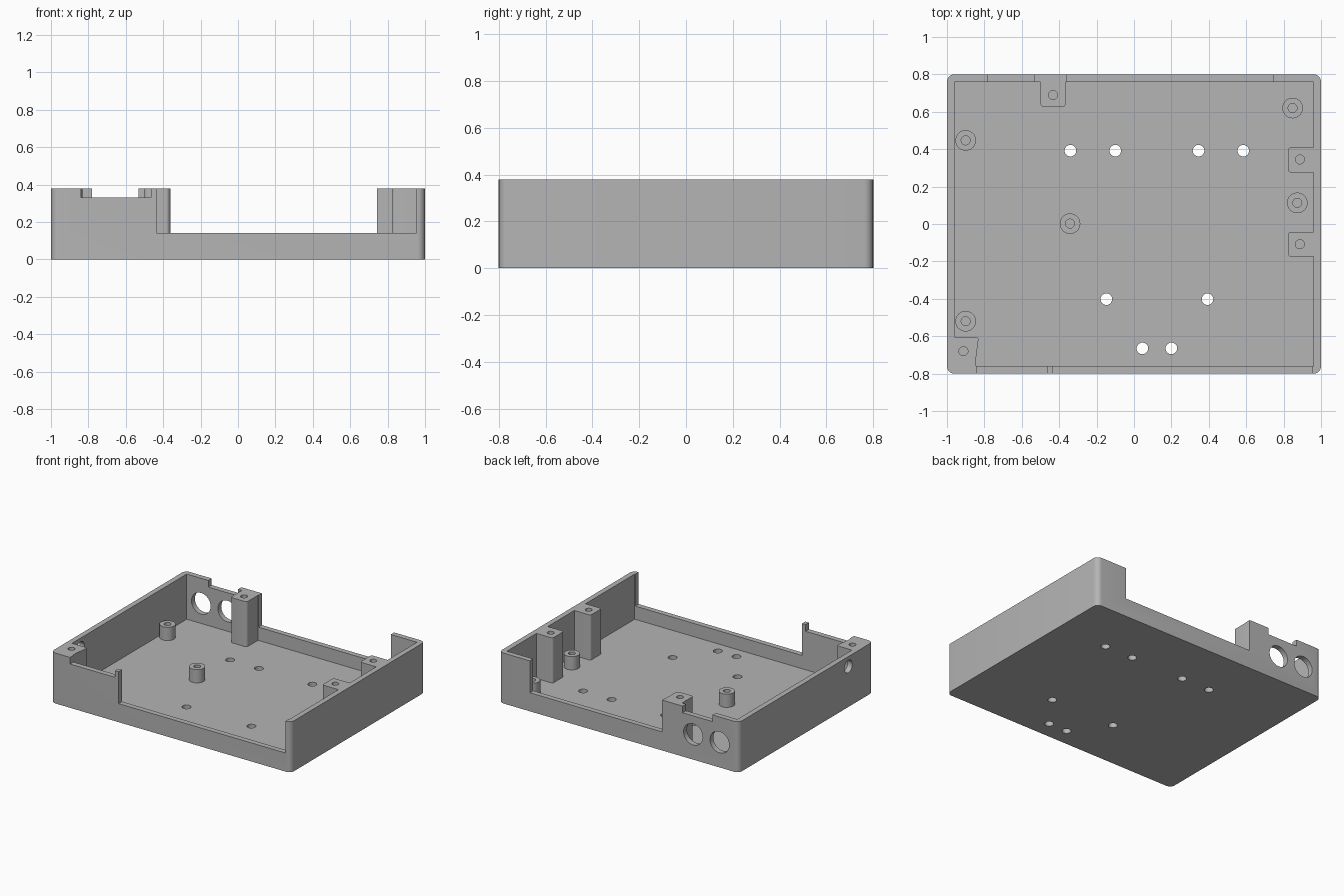
import bpy, bmesh, math
from mathutils import Matrix

cube = bpy.data.objects.get("Cube")
if cube:
    bpy.data.objects.remove(cube, do_unlink=True)

# One plain grey plastic
grey = bpy.data.materials.new("grey plastic")
grey.use_nodes = True
tone = (0.46, 0.46, 0.46, 1)
grey.diffuse_color = tone
grey.node_tree.nodes["Principled BSDF"].inputs["Base Color"].default_value = tone

HEIGHT, FLOOR, LEDGE, NOTCH = 0.38, 0.04, 0.14, 0.33
OVER = 0.5  # cutters reach above the rim


def finish(name, bm):
    bmesh.ops.recalc_face_normals(bm, faces=bm.faces)
    mesh = bpy.data.meshes.new(name)
    bm.to_mesh(mesh)
    bm.free()
    mesh.materials.append(grey)
    ob = bpy.data.objects.new(name, mesh)
    bpy.context.collection.objects.link(ob)
    return ob


def prism(name, outline, z0, z1, radius=0, rounded=None):
    """Extruded outline; 'rounded' lists the corners to round."""
    bm = bmesh.new()
    base = bm.faces.new([bm.verts.new((x, y, z0)) for x, y in outline])
    up = bmesh.ops.extrude_face_region(bm, geom=[base])["geom"]
    for v in up:
        if isinstance(v, bmesh.types.BMVert):
            v.co.z = z1
    if radius:
        picks = [outline[i] for i in (rounded or range(len(outline)))]
        edges = []
        for e in bm.edges:
            a, b = e.verts
            if abs(a.co.z - b.co.z) > 0.001 and any(
                    math.dist(a.co.xy, p) < 0.001 for p in picks):
                edges.append(e)
        bmesh.ops.bevel(bm, geom=edges, offset=radius, segments=6,
                        profile=0.5, affect='EDGES')
    return finish(name, bm)


def block(name, x0, x1, y0, y1, z0, z1, radius=0, rounded=None):
    return prism(name, [(x0, y0), (x1, y0), (x1, y1), (x0, y1)],
                 z0, z1, radius, rounded)


def rod(name, centre, radius, length, axis='Z'):
    bm = bmesh.new()
    turn = {'Z': Matrix(), 'X': Matrix.Rotation(math.pi / 2, 4, 'Y'),
            'Y': Matrix.Rotation(math.pi / 2, 4, 'X')}[axis]
    bmesh.ops.create_cone(bm, cap_ends=True, segments=32, radius1=radius,
                          radius2=radius, depth=length,
                          matrix=Matrix.Translation(centre) @ turn)
    return finish(name, bm)


def combine(target, tool, operation):
    mod = target.modifiers.new(tool.name, 'BOOLEAN')
    mod.operation, mod.solver, mod.object = operation, 'EXACT', tool
    graph = bpy.context.evaluated_depsgraph_get()
    mesh = bpy.data.meshes.new_from_object(target.evaluated_get(graph))
    target.modifiers.clear()
    target.data = mesh
    bpy.data.objects.remove(tool, do_unlink=True)


# Open tray with rounded outer corners
tray = block("enclosure_tray", -1, 1, -0.8, 0.8, 0, HEIGHT, 0.04)
combine(tray, block("cavity", -0.96, 0.96, -0.76, 0.76, FLOOR, OVER), 'DIFFERENCE')

# Screw pillars against the walls
pillars = [
    block("back_pillar", -0.5, -0.365, 0.625, 0.78, 0.02, HEIGHT, 0.02, [0, 1]),
    block("left_pillar_rear", 0.825, 0.98, 0.275, 0.41, 0.02, HEIGHT, 0.015, [0, 3]),
    block("left_pillar_front", 0.825, 0.98, -0.175, -0.042, 0.02, HEIGHT, 0.015, [0, 3]),
    prism("corner_pillar", [(-0.97, -0.77), (-0.845, -0.77), (-0.845, -0.72),
                            (-0.83, -0.605), (-0.97, -0.605)],
          0.02, HEIGHT, 0.015, [3]),
]
for pillar in pillars:
    combine(tray, pillar, 'UNION')
for x, y in [(-0.433, 0.69), (0.887, 0.345), (0.887, -0.108), (-0.912, -0.68)]:
    combine(tray, rod("pillar_hole", (x, y, HEIGHT), 0.024, 0.24), 'DIFFERENCE')

# Board standoffs with blind screw holes
for x, y in [(-0.9, 0.447), (-0.9, -0.52), (-0.342, 0.002), (0.848, 0.62), (0.873, 0.113)]:
    combine(tray, rod("standoff", (x, y, 0.08), 0.055, 0.12), 'UNION')
    combine(tray, rod("standoff_hole", (x, y, LEDGE), 0.024, 0.19), 'DIFFERENCE')

# Cutouts in the front and back walls
for x0, x1, side, z in [(-0.84, -0.465, -1, NOTCH), (-0.435, 0.955, -1, LEDGE),
                        (-0.78, -0.532, 1, NOTCH), (-0.362, 0.742, 1, LEDGE)]:
    y0, y1 = sorted((side * 0.76, side * 0.9))
    combine(tray, block("wall_cutout", x0, x1, y0, y1, z, OVER), 'DIFFERENCE')

# Round ports through the back and right walls
for x in (-0.84, -0.62):
    combine(tray, rod("back_port", (x, 0.8, 0.19), 0.08, 0.16, 'Y'), 'DIFFERENCE')
combine(tray, rod("side_port", (-1.02, -0.505, 0.305), 0.047, 0.13, 'X'), 'DIFFERENCE')

# Mounting holes through the floor
holes = [(x, 0.392) for x in (-0.34, -0.1, 0.345, 0.584)]
holes += [(-0.148, -0.402), (0.393, -0.402), (0.045, -0.665), (0.2, -0.665)]
for x, y in holes:
    combine(tray, rod("floor_hole", (x, y, 0.02), 0.031, 0.1), 'DIFFERENCE')

# Merge leftover flat seams and shade
bm = bmesh.new()
bm.from_mesh(tray.data)
bmesh.ops.remove_doubles(bm, verts=bm.verts, dist=0.0001)
bmesh.ops.dissolve_limit(bm, angle_limit=0.01, verts=bm.verts, edges=bm.edges)
bm.to_mesh(tray.data)
bm.free()
tray.data.materials.clear()
tray.data.materials.append(grey)
bpy.ops.object.select_all(action='DESELECT')
tray.select_set(True)
bpy.context.view_layer.objects.active = tray
bpy.ops.object.shade_smooth_by_angle(angle=math.radians(30))
